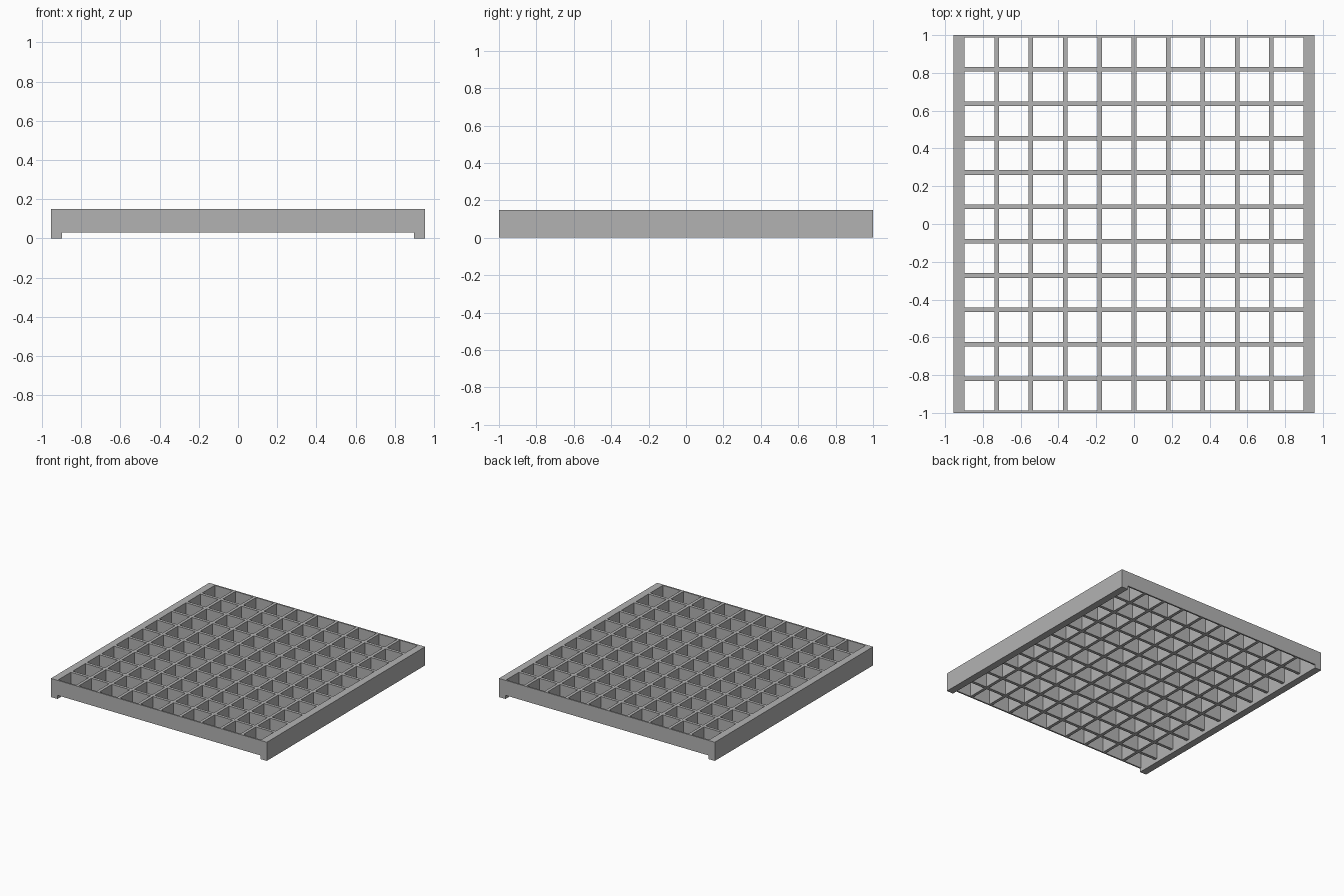
import bpy, bmesh

cube = bpy.data.objects.get("Cube")
if cube:
    bpy.data.objects.remove(cube, do_unlink=True)

PITCH = 2 / 11       # cell spacing
HALF_BAR = 0.012     # half the thickness of a lattice bar
COLS, ROWS = 10, 11
TOP, UNDERSIDE = 0.149, 0.029
HALF_WIDTH = 0.955

# Plain grey material
grey = bpy.data.materials.new("plain grey")
grey.use_nodes = True
colour = (0.45, 0.45, 0.45, 1)
grey.diffuse_color = colour
grey.node_tree.nodes["Principled BSDF"].inputs["Base Color"].default_value = colour


def bar_edges(cells, outer):
    """Edges of the bars across a run of cells; odd gaps are openings."""
    edges = [-outer]
    for i in range(cells + 1):
        middle = (i - cells / 2) * PITCH
        edges += [middle - HALF_BAR, middle + HALF_BAR]
    edges.append(outer)
    # the first and last bars merge into the rim
    return [edges[0]] + edges[2:-2] + [edges[-1]]


def extrude_down(bm, faces, z):
    result = bmesh.ops.extrude_face_region(bm, geom=faces, use_keep_orig=True)["geom"]
    for v in result:
        if isinstance(v, bmesh.types.BMVert):
            v.co.z = z
    return [f for f in result if isinstance(f, bmesh.types.BMFace)]


xs = bar_edges(COLS, HALF_WIDTH)
ys = bar_edges(ROWS, 1.0)
bm = bmesh.new()

# Top surface of the lattice, leaving the openings empty
grid = [[bm.verts.new((x, y, TOP)) for y in ys] for x in xs]
for i in range(len(xs) - 1):
    for j in range(len(ys) - 1):
        if i % 2 and j % 2:
            continue
        bm.faces.new((grid[i][j], grid[i + 1][j], grid[i + 1][j + 1], grid[i][j + 1]))

# Depth of the lattice
bottom = extrude_down(bm, bm.faces[:], UNDERSIDE)

# Feet running under the two side rails
feet = [f for f in bottom if abs(f.calc_center_median().x) > xs[-2]]
extrude_down(bm, feet, 0)
bmesh.ops.delete(bm, geom=feet, context="FACES_ONLY")
bmesh.ops.recalc_face_normals(bm, faces=bm.faces[:])

mesh = bpy.data.meshes.new("grating")
bm.to_mesh(mesh)
bm.free()
mesh.materials.append(grey)
grating = bpy.data.objects.new("grating", mesh)
bpy.context.collection.objects.link(grating)
